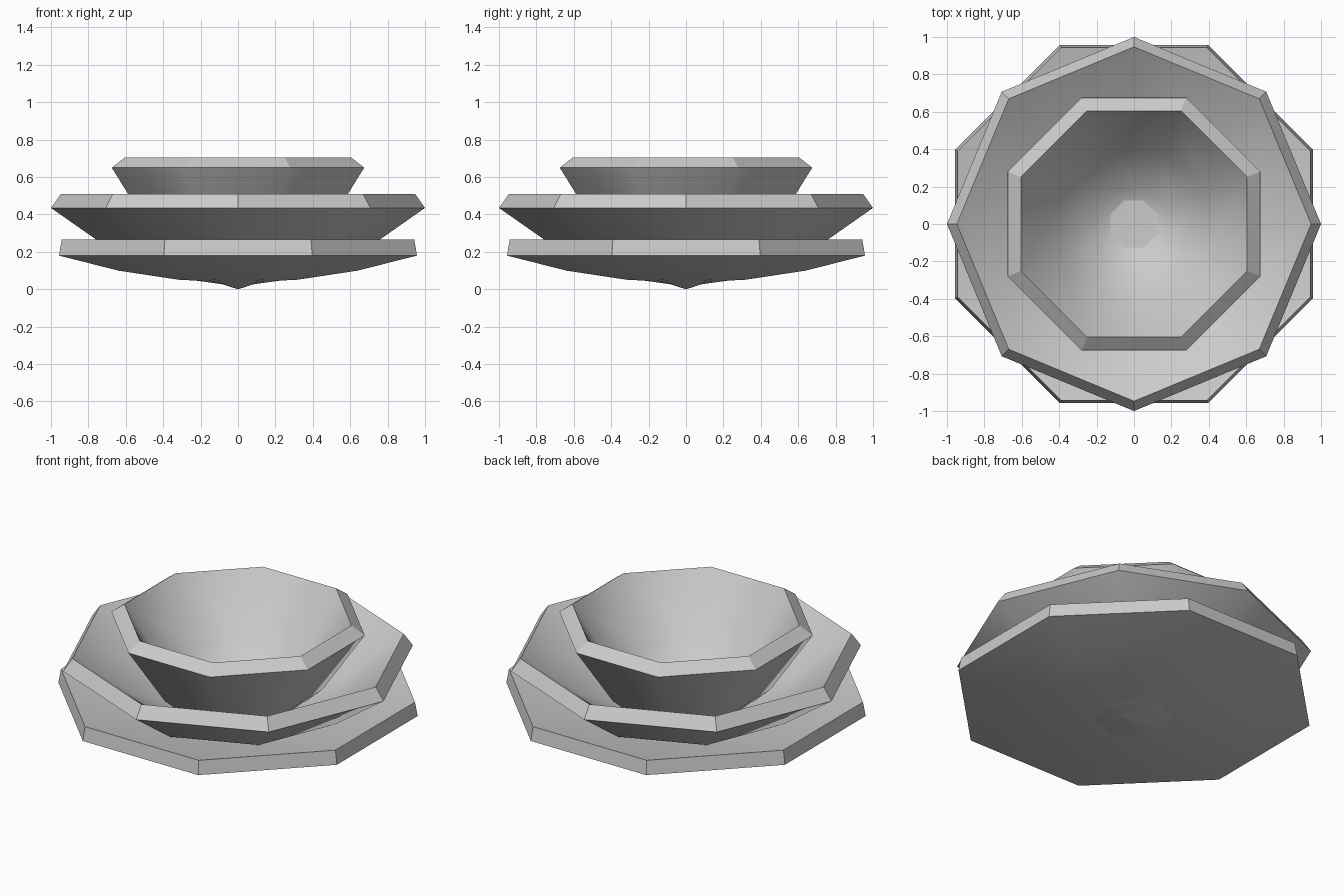
import bpy, bmesh, math
from mathutils import Vector

if "Cube" in bpy.data.objects:
    bpy.data.objects.remove(bpy.data.objects["Cube"])

SIDES = 8
WALL = 0.088

grey = bpy.data.materials.new("plain grey")
grey.diffuse_color = (0.6, 0.6, 0.6, 1)
grey.use_nodes = True
grey.node_tree.nodes["Principled BSDF"].inputs["Base Color"].default_value = grey.diffuse_color


def inner_profile(outer, lip):
    """Offset the outer profile (centre to rim) by the wall thickness."""
    pts = [Vector(p) for p in outer]
    inner = [Vector((0, pts[0].y + WALL))]
    for a, b, c in zip(pts, pts[1:], pts[2:]):
        d = ((b - a).normalized() + (c - b).normalized()).normalized()
        inner.append(b + Vector((-d.y, d.x)) * WALL)
    return inner + [Vector(lip)]


def make_bowl(name, outer, lip, turn):
    """Eight-sided shell; profile points are (radius to corner, height)."""
    bm = bmesh.new()
    inner = inner_profile(outer, lip)

    def ring(p):
        return [bm.verts.new((p[0] * math.cos(turn + i * math.tau / SIDES),
                              p[0] * math.sin(turn + i * math.tau / SIDES), p[1]))
                for i in range(SIDES)]

    def bridge(lower, upper, smooth=True):
        for i in range(SIDES):
            j = (i + 1) % SIDES
            bm.faces.new((lower[i], lower[j], upper[j], upper[i])).smooth = smooth

    def skin(profile):
        tip = bm.verts.new((0, 0, profile[0][1]))
        rings = [ring(p) for p in profile[1:]]
        for i in range(SIDES):
            bm.faces.new((tip, rings[0][(i + 1) % SIDES], rings[0][i])).smooth = True
        for lower, upper in zip(rings, rings[1:]):
            bridge(lower, upper)
        return rings[-1]

    # curved walls, then the flat bevelled rim between them
    bridge(skin(outer), skin(inner), smooth=False)
    bmesh.ops.recalc_face_normals(bm, faces=bm.faces)
    for e in bm.edges:
        e.smooth = all(f.smooth for f in e.link_faces)

    mesh = bpy.data.meshes.new(name)
    bm.to_mesh(mesh)
    bm.free()
    mesh.materials.append(grey)
    bpy.context.collection.objects.link(bpy.data.objects.new(name, mesh))


def dish(radius, base, rim):
    """Parabolic profile in three steps from the centre to the rim."""
    return [(radius * k / 3, base + (rim - base) * (k / 3) ** 2) for k in range(4)]


HALF = math.pi / SIDES
FLAT = 1 / math.cos(HALF)   # flat-to-centre distance -> corner radius

# shallow plate, wide middle bowl turned half a side, deep top bowl
make_bowl("plate", dish(0.957 * FLAT, 0.035, 0.18), (0.943 * FLAT, 0.265), HALF)
make_bowl("middle_bowl", dish(1.0, 0.015, 0.435), (0.947, 0.51), 0)
make_bowl("top_bowl", dish(0.675 * FLAT, 0.0, 0.65), (0.605 * FLAT, 0.705), HALF)
